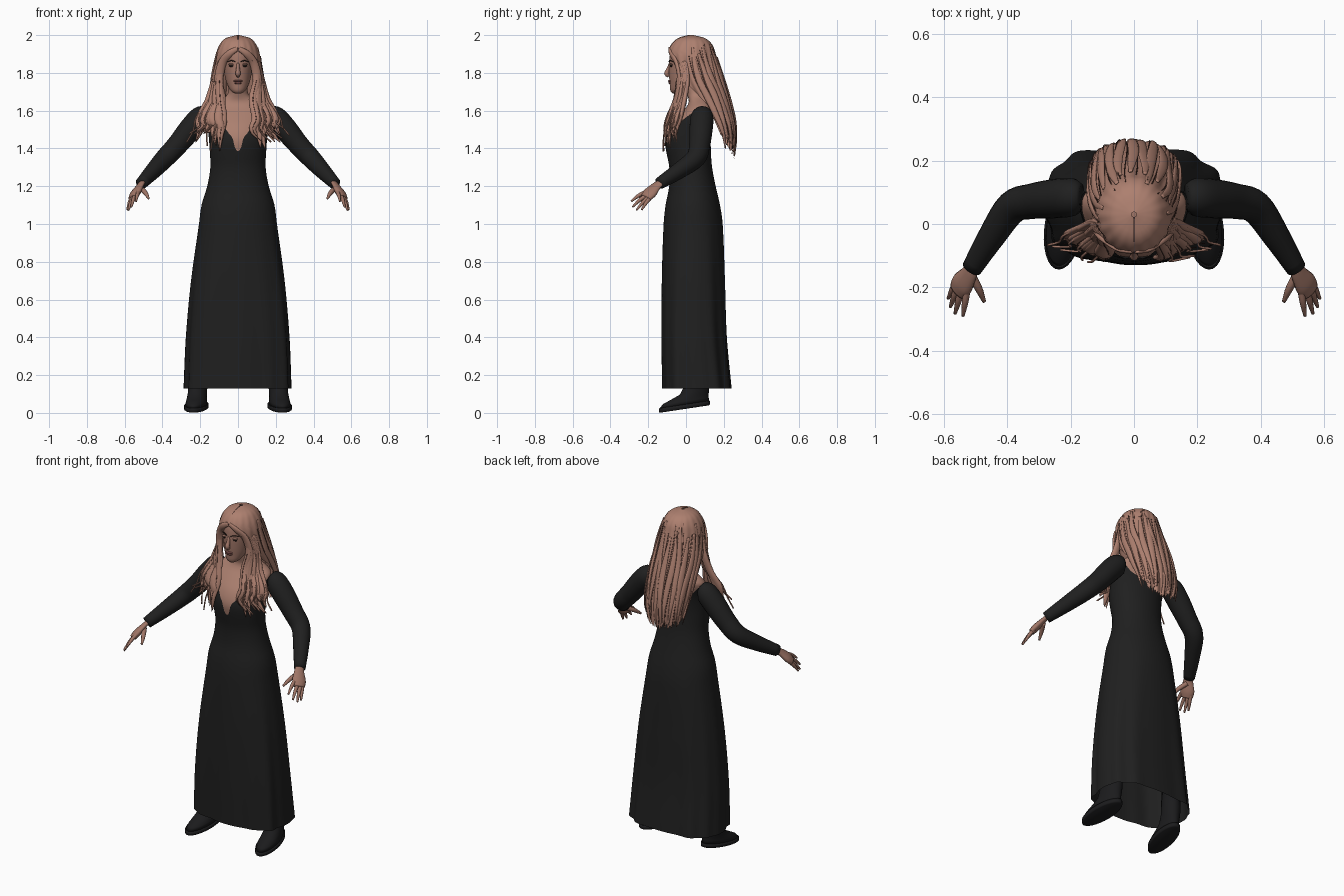
import bpy, bmesh, random
from math import sin, cos, pi, radians, degrees
from mathutils import Vector

if "Cube" in bpy.data.objects:
    bpy.data.objects.remove(bpy.data.objects["Cube"])
random.seed(4)


def material(name, rgb, rough=0.8):
    m = bpy.data.materials.new(name)
    m.use_nodes = True
    m.diffuse_color = (*rgb, 1)
    m.roughness = rough
    b = m.node_tree.nodes["Principled BSDF"]
    b.inputs["Base Color"].default_value = (*rgb, 1)
    b.inputs["Roughness"].default_value = rough
    return m


SKIN = material("skin", (0.41, 0.215, 0.16))
FACE = material("face and hand skin", (0.35, 0.18, 0.135))
HAIR = material("hair", (0.42, 0.215, 0.16))
SEAM = material("dark hair parting", (0.10, 0.045, 0.035))
CLOTH = material("black cloth", (0.014, 0.014, 0.014))
LEATHER = material("black leather", (0.011, 0.011, 0.012))
LIPS = material("lips", (0.23, 0.09, 0.08))
DARK = material("dark eye", (0.02, 0.012, 0.01))


def sample(table, s):
    """Smooth interpolation of rows (key, values...) at key s."""
    if s <= table[0][0]:
        return table[0][1:]
    if s >= table[-1][0]:
        return table[-1][1:]
    i = max(k for k in range(len(table) - 1) if table[k][0] <= s)
    p, a, b, q = (table[max(i - 1, 0)], table[i], table[i + 1], table[min(i + 2, len(table) - 1)])
    h = b[0] - a[0]
    u = (s - a[0]) / h
    out = []
    for k in range(1, len(a)):
        ma = (b[k] - p[k]) / (b[0] - p[0]) * h
        mb = (q[k] - a[k]) / (q[0] - a[0]) * h
        out.append((2*u**3 - 3*u*u + 1)*a[k] + (u**3 - 2*u*u + u)*ma
                   + (3*u*u - 2*u**3)*b[k] + (u**3 - u*u)*mb)
    return out


def grid(name, rows, mat, wrap=True, caps=False):
    """Skin a list of equal length point rows into one smooth mesh."""
    bm = bmesh.new()
    vs = [[bm.verts.new(p) for p in r] for r in rows]
    n = len(rows[0])
    for a, b in zip(vs, vs[1:]):
        for j in range(n if wrap else n - 1):
            k = (j + 1) % n
            bm.faces.new((a[j], a[k], b[k], b[j]))
    if caps:
        bm.faces.new(vs[0])
        bm.faces.new(vs[-1])
    bmesh.ops.recalc_face_normals(bm, faces=bm.faces)
    me = bpy.data.meshes.new(name)
    bm.to_mesh(me)
    bm.free()
    me.shade_smooth()
    me.materials.append(mat)
    ob = bpy.data.objects.new(name, me)
    bpy.context.collection.objects.link(ob)
    return ob


def tube(name, pts, mat, flat=1.0, ref=(0, -1, 0), steps=5, sides=10):
    """Sweep a round or flattened section along points (x, y, z, radius)."""
    table = [(i, *p) for i, p in enumerate(pts)]
    n = (len(pts) - 1) * steps
    path = [sample(table, i / steps) for i in range(n + 1)]
    rows = []
    for i, (x, y, z, r) in enumerate(path):
        t = Vector(path[min(i + 1, n)][:3]) - Vector(path[max(i - 1, 0)][:3])
        u = t.cross(Vector(ref)).normalized()
        v = u.cross(t).normalized() * flat
        rows.append([Vector((x, y, z)) + r * (u * cos(2*pi*k/sides) + v * sin(2*pi*k/sides))
                     for k in range(sides)])
    return grid(name, rows, mat, caps=True)


def blob(name, loc, size, mat):
    """Ellipsoid."""
    rows = [[(loc[0] + size[0]*sin(a)*cos(b), loc[1] + size[1]*sin(a)*sin(b), loc[2] + size[2]*cos(a))
             for b in [2*pi*k/16 for k in range(16)]] for a in [0.05 + (pi - 0.1)*i/10 for i in range(11)]]
    return grid(name, rows, mat, caps=True)


# Body sections: height, centre y, half width, half depth
BODY = [(0.13, 0.06, 0.275, 0.175), (0.4, 0.045, 0.265, 0.165), (0.7, 0.04, 0.24, 0.16),
        (1.0, 0.038, 0.2, 0.15), (1.1, 0.036, 0.187, 0.138), (1.2, 0.034, 0.157, 0.117),
        (1.3, 0.025, 0.14, 0.107), (1.38, 0.014, 0.143, 0.112), (1.45, 0.01, 0.148, 0.115),
        (1.52, 0.025, 0.155, 0.105), (1.58, 0.055, 0.165, 0.087), (1.62, 0.075, 0.155, 0.072),
        (1.65, 0.075, 0.105, 0.06), (1.68, 0.06, 0.06, 0.052), (1.72, 0.045, 0.05, 0.05),
        (1.8, 0.035, 0.05, 0.05)]


def body_point(z, t, grow=0.0):
    cy, rx, ry = sample(BODY, z)
    low = max(0.0, (1.1 - z))
    e = 2 / (2.1 + 0.8 * low)
    s, c = sin(t), cos(t)
    f = 1 + 0.018 * low * (sin(7*t + 1) + cos(12*t))
    x = (rx*f + grow) * abs(s)**e * (1 if s >= 0 else -1)
    y = cy - (ry*f + grow) * abs(c)**e * (1 if c >= 0 else -1)
    return (x, y, z)


TURN = [2*pi*k/120 for k in range(120)]
grid("bust_and_neck", [[body_point(1.34 + 0.46*i/30, t) for t in TURN] for i in range(31)], SKIN)

# Dress with a notched neckline: degrees from the front, top height
NECK = [(0, 1.385), (5, 1.40), (10, 1.455), (16, 1.475), (24, 1.505), (38, 1.515), (50, 1.53),
        (70, 1.58), (90, 1.605), (115, 1.59), (140, 1.54), (180, 1.50)]


def neck_top(t):
    d = degrees(t)
    return sample(NECK, min(d, 360 - d))[0]


grid("dress", [[body_point(0.13 + (neck_top(t) - 0.13)*i/50, t, 0.006) for t in TURN]
               for i in range(51)], CLOTH)

# Head sections
HEAD = [(1.69, -0.055, 0.015, 0.015), (1.703, -0.045, 0.036, 0.037), (1.74, -0.02, 0.058, 0.066),
        (1.79, 0.0, 0.071, 0.09), (1.85, 0.01, 0.078, 0.1), (1.91, 0.02, 0.08, 0.1),
        (1.96, 0.03, 0.063, 0.075), (1.985, 0.03, 0.03, 0.035)]
rows = []
for i in range(29):
    z = 1.69 + 0.295*i/28
    cy, rx, ry = sample(HEAD, z)
    rows.append([(rx*sin(t), cy - ry*cos(t), z) for t in TURN[::3]])
grid("head", rows, FACE, caps=True)
tube("nose", [(0, -0.083, 1.85, 0.008), (0, -0.094, 1.82, 0.01), (0, -0.102, 1.797, 0.014),
              (0, -0.09, 1.782, 0.009)], FACE)
blob("upper_lip", (0, -0.085, 1.757, ), (0.024, 0.011, 0.006), LIPS)
blob("lower_lip", (0, -0.083, 1.747), (0.02, 0.011, 0.007), LIPS)

# Hair shell sections, and half angle of the opening around the face
SHELL = [(1.335, 0.20, 0.10, 0.05), (1.4, 0.195, 0.12, 0.065), (1.5, 0.178, 0.138, 0.085),
         (1.65, 0.12, 0.14, 0.11), (1.75, 0.07, 0.135, 0.13), (1.85, 0.04, 0.122, 0.13),
         (1.9, 0.03, 0.115, 0.126), (1.95, 0.03, 0.096, 0.108), (1.985, 0.03, 0.063, 0.068),
         (2.0, 0.03, 0.008, 0.008)]
OPEN = [(1.4, 95), (1.5, 95), (1.62, 84), (1.7, 66), (1.8, 50), (1.85, 41), (1.9, 24), (1.928, 0), (2.0, 0)]


def hair_point(z, phi, grow=0.0):
    cy, rx, ry = sample(SHELL, z)
    g = grow + 0.004 * sin(17*phi + 5*z) * min(1, (2.0 - z) * 6)
    return ((rx + g)*sin(phi), cy + (ry + g)*cos(phi), z)


COLS = 91
ends = [1.345 + 0.05*random.random() + 0.09*abs(2*j/(COLS - 1) - 1)**2 for j in range(COLS)]
rows = []
for i in range(51):
    row = []
    for j in range(COLS):
        z = 2.0 + (ends[j] - 2.0) * (i/50)**1.4
        half = pi - radians(max(0, sample(OPEN, z)[0]))
        row.append(hair_point(z, (2*j/(COLS - 1) - 1) * half))
    rows.append(row)
grid("hair_shell", rows, HAIR, wrap=False)

# Raised strands and dark partings down the back
for k in range(26):
    seam = k % 2
    phi = radians(-95 + 190*k/25 + random.uniform(-3, 3))
    top, low = random.uniform(1.88, 1.96), random.uniform(1.35, 1.42) + 0.03*abs(phi)
    pts = []
    for i in range(7):
        u = i / 6
        p = hair_point(top + (low - top)*u, phi*(1 - 0.12*u) + 0.05*sin(5*u + k), 0.002)
        pts.append((*p, 0.0018 if seam else 0.018*sin(pi*(0.12 + 0.83*u))))
    tube("hair_parting" if seam else "back_strand", pts, SEAM if seam else HAIR,
         1 if seam else 0.4, ref=(sin(phi), cos(phi), 0), sides=6 if seam else 10)
tube("crown_parting", [(0, y, z, 0.002) for y, z in
                       ((-0.092, 1.925), (-0.06, 1.968), (-0.03, 1.987), (0.02, 2.0))], SEAM, ref=(1, 0, 0))

for s in (-1, 1):
    # Fringe sweeping from the parting and wavy locks over the chest
    tube("fringe", [(0.004*s, -0.088, 1.928, 0.012), (0.045*s, -0.08, 1.902, 0.018),
                    (0.082*s, -0.052, 1.855, 0.022), (0.1*s, -0.035, 1.78, 0.024),
                    (0.105*s, -0.03, 1.68, 0.02)], HAIR, 0.5)
    for k in range(13):
        u = k / 12
        w = random.uniform(-0.012, 0.012)
        tip = random.uniform(1.38, 1.47) + 0.05*u
        pts = [((0.085 + 0.02*u)*s, -0.045 + 0.05*u, 1.86, 0.012),
               ((0.098 + 0.025*u)*s, -0.04 + 0.05*u, 1.76, 0.02),
               ((0.09 + 0.06*u + w)*s, -0.055 + 0.05*u, 1.66, 0.022),
               ((0.085 + 0.115*u - w)*s, -0.085 + 0.055*u + w, 1.56, 0.024),
               ((0.09 + 0.11*u + w)*s, -0.105 + 0.06*u, (tip + 1.56)/2, 0.018),
               ((0.105 + 0.12*u - 2*w)*s, -0.1 + 0.05*u - w, tip, 0.002)]
        tube("front_lock", pts, HAIR, 0.5)
        if k % 3 == 0:
            thin = [(x, y - 0.012, z, 0.0017) for x, y, z, r in pts[1:]]
            tube("lock_parting", thin, SEAM, sides=6)
            stray = [(x + 0.012*s*i, y - 0.004*i, z, 0.004) for i, (x, y, z, r) in enumerate(pts[1:])]
            tube("stray_lock", stray, HAIR, sides=6)

    # Eyes and brows
    blob("eye_socket", (0.032*s, -0.078, 1.838), (0.017, 0.008, 0.007), DARK)
    blob("eyelid", (0.032*s, -0.078, 1.845), (0.019, 0.009, 0.006), FACE)
    tube("eyebrow", [(0.013*s, -0.09, 1.858, 0.003), (0.035*s, -0.084, 1.865, 0.004),
                     (0.056*s, -0.066, 1.859, 0.002)], DARK, 0.7, ref=(0, 0, 1))

    # Sleeve
    tube("sleeve", [(0.165*s, 0.085, 1.575, 0.042), (0.195*s, 0.085, 1.565, 0.06),
                    (0.25*s, 0.08, 1.505, 0.062), (0.32*s, 0.072, 1.42, 0.056),
                    (0.385*s, 0.052, 1.35, 0.052), (0.45*s, -0.04, 1.28, 0.043),
                    (0.512*s, -0.14, 1.215, 0.032)], CLOTH, ref=(0, 0, 1), sides=20)

    # Hand, fingers from index to little finger, then thumb
    tube("palm", [(0.508*s, -0.133, 1.22, 0.024), (0.522*s, -0.16, 1.198, 0.03),
                  (0.542*s, -0.19, 1.165, 0.04), (0.556*s, -0.212, 1.14, 0.034)],
         FACE, 0.5, ref=(0.6*s, -0.2, 0.75), sides=14)
    for x, y, z in ((0.54, -0.29, 1.12), (0.565, -0.283, 1.09), (0.58, -0.262, 1.073), (0.587, -0.235, 1.075)):
        bx, by, bz = 0.545 + (x - 0.565)*0.7, -0.2 + (y + 0.268)*0.5, 1.153 + (z - 1.09)*0.6
        tube("finger", [(bx*s, by, bz, 0.011), ((bx + x)/2*s, (by + y)/2, (bz + z)/2 + 0.005, 0.010),
                        (x*s, y, z, 0.005)], FACE, ref=(0.5*s, 0.3, 0.8), sides=8)
    tube("thumb", [(0.515*s, -0.16, 1.19, 0.014), (0.49*s, -0.205, 1.165, 0.012),
                   (0.473*s, -0.245, 1.135, 0.006)], FACE, ref=(0, 0, 1), sides=8)

    # Boots, with the heel lifted a little
    for name, prof in (
            ("boot_sole", [(0.0, -0.008, 0.056, 0.128), (0.004, -0.008, 0.062, 0.136), (0.024, -0.008, 0.062, 0.136)]),
            ("boot", [(0.024, -0.008, 0.056, 0.13), (0.042, -0.002, 0.054, 0.122), (0.06, 0.02, 0.051, 0.1),
                      (0.08, 0.045, 0.05, 0.077), (0.13, 0.06, 0.052, 0.066), (0.3, 0.06, 0.05, 0.06)])):
        rows = []
        for z, cy, rx, ry in prof:
            row = [(rx*sin(t), cy - ry*cos(t)) for t in TURN[::4]]
            rows.append([(s*(0.22 - 0.12*y) + x, y, z + 0.15*(y + 0.144)) for x, y in row])
        grid(name, rows, LEATHER, caps=True)
